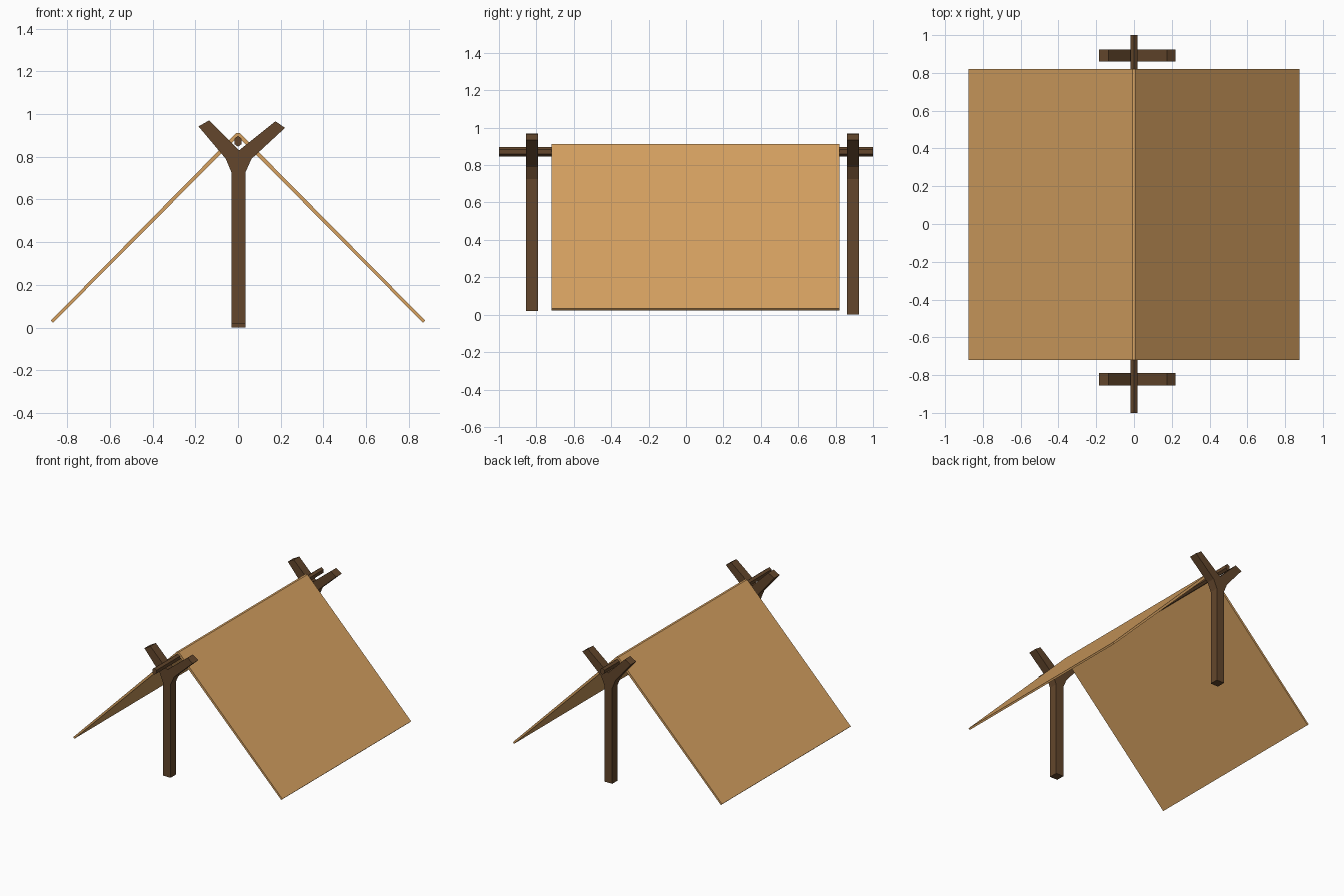
import bpy, math

if "Cube" in bpy.data.objects:
    bpy.data.objects.remove(bpy.data.objects["Cube"])


def material(name, color):
    m = bpy.data.materials.new(name)
    m.diffuse_color = (*color, 1)
    m.use_nodes = True
    m.node_tree.nodes["Principled BSDF"].inputs["Base Color"].default_value = m.diffuse_color
    return m


wood = material("dark_wood", (0.125, 0.062, 0.025))
hide = material("tan_hide", (0.68, 0.36, 0.12))


def extrude_y(name, profile, y0, y1, mat):
    """Extrude an anticlockwise x/z profile between two y positions."""
    n = len(profile)
    verts = [(x, y, z) for y in (y0, y1) for x, z in profile]
    faces = [tuple(range(n)), tuple(reversed(range(n, 2 * n)))]
    for i in range(n):
        j = (i + 1) % n
        faces.append((j, i, i + n, j + n))
    mesh = bpy.data.meshes.new(name)
    mesh.from_pydata(verts, [], faces)
    mesh.materials.append(mat)
    ob = bpy.data.objects.new(name, mesh)
    bpy.context.collection.objects.link(ob)
    return ob


# Forked posts, the front one standing slightly higher off the ground
for name, y0, y1, base in (("front_forked_post", -0.855, -0.79, 0.02),
                           ("back_forked_post", 0.86, 0.925, 0.0)):
    fork = [(-0.03, base), (0.034, base), (0.034, 0.725), (0.063, 0.79),
            (0.22, 0.935), (0.175, 0.966), (0.005, 0.83), (-0.135, 0.97),
            (-0.185, 0.942), (-0.057, 0.79), (-0.03, 0.725)]
    extrude_y(name, fork, y0, y1, wood)

# Six-sided ridge pole resting in the forks
hexagon = [(0.02 * math.sin(math.radians(-60 * i)),
            0.872 + 0.025 * math.cos(math.radians(-60 * i))) for i in range(6)]
extrude_y("ridge_pole", hexagon[::-1], -1.0, 1.0, wood)

# Folded cover sheet with a narrow flat ridge
right = [(0.008, 0.912), (0.876, 0.033), (0.866, 0.023), (0.0, 0.894)]
cover = [(-x, z) for x, z in right[:3]] + right[::-1]
extrude_y("tent_cover", cover, -0.72, 0.82, hide)
